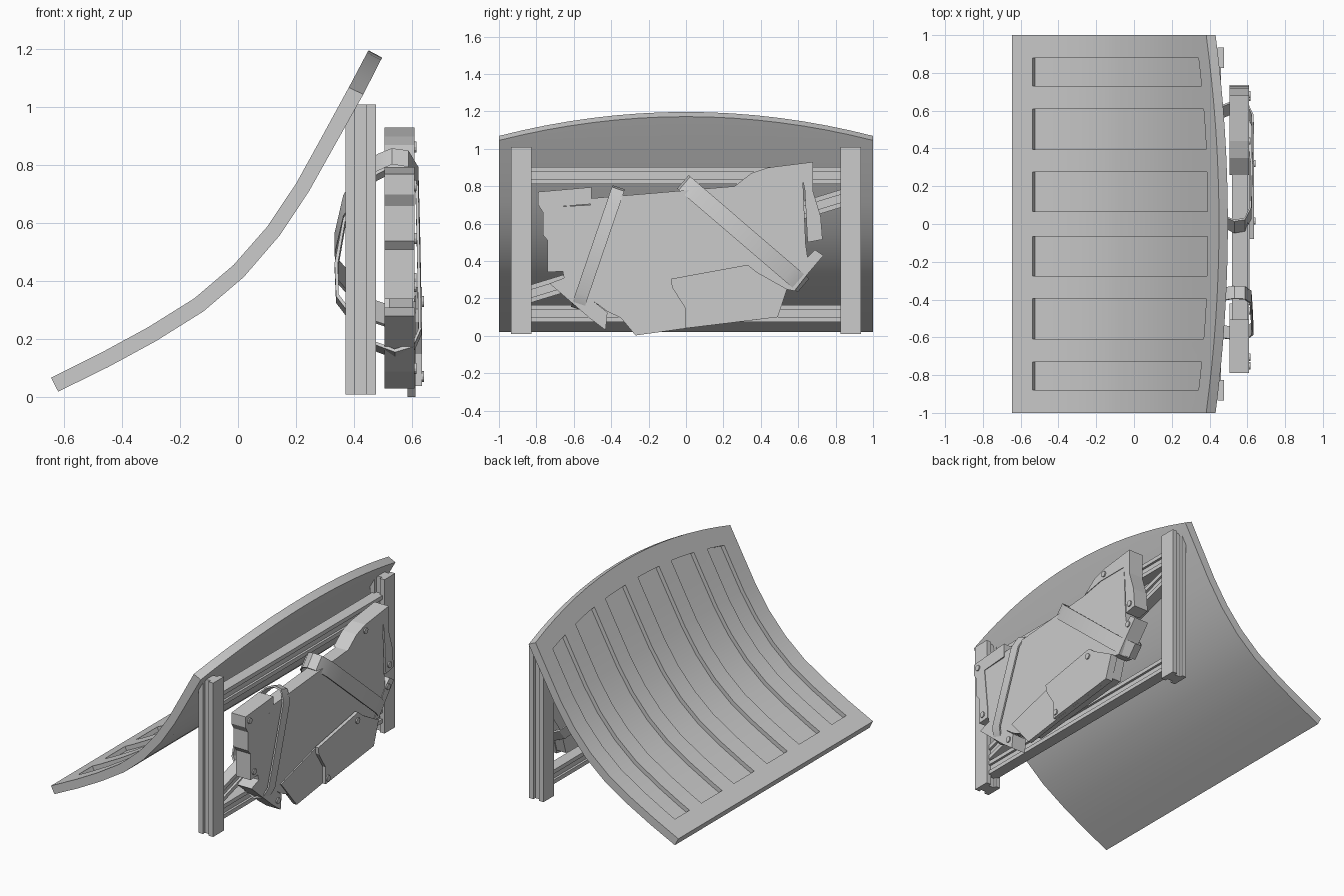
import bpy, bmesh, math
from mathutils import Vector

if "Cube" in bpy.data.objects:
    bpy.data.objects.remove(bpy.data.objects["Cube"])


def finish(bm, name, smooth=False):
    bmesh.ops.recalc_face_normals(bm, faces=bm.faces)
    me = bpy.data.meshes.new(name)
    bm.to_mesh(me)
    bm.free()
    if smooth:
        me.shade_smooth()
        me.set_sharp_from_angle(angle=math.radians(30))
    ob = bpy.data.objects.new(name, me)
    bpy.context.scene.collection.objects.link(ob)
    return ob


def loft(name, rings, closed=False, smooth=False):
    """Skin a list of closed rings, capped at the ends unless it loops."""
    bm = bmesh.new()
    vs = [[bm.verts.new(p) for p in r] for r in rings]
    n = len(rings[0])
    pairs = list(zip(vs, vs[1:])) + ([(vs[-1], vs[0])] if closed else [])
    for a, b in pairs:
        for i in range(n):
            bm.faces.new((a[i], a[(i + 1) % n], b[(i + 1) % n], b[i]))
    if not closed:
        bm.faces.new(vs[0])
        bm.faces.new(vs[-1])
    return finish(bm, name, smooth)


# Curved panel: upper and lower profile lines in (x, z)
U = [Vector(p) for p in [(-.645, .068), (-.47, .155), (-.31, .242), (-.15, .342), (-.015, .457),
                         (.1, .588), (.2, .737), (.29, .9), (.38, 1.065), (.45, 1.197)]]
L = [Vector(p) for p in [(-.62, .02), (-.445, .106), (-.285, .193), (-.12, .296), (.02, .415),
                         (.145, .56), (.245, .711), (.338, .877), (.43, 1.041), (.497, 1.172)]]


def on_panel(t, k):
    i = min(int(t), len(U) - 2)
    f = t - i
    return U[i].lerp(U[i + 1], f).lerp(L[i].lerp(L[i + 1], f), k)


def panel_ring(y, params, k0, k1):
    pts = [on_panel(t, k0) for t in params] + [on_panel(t, k1) for t in reversed(params)]
    return [(p.x, y, p.y) for p in pts]


ys = [-1 + i / 8 for i in range(17)]
panel = loft("curved_panel", [panel_ring(y, list(range(9)) + [8.03 + .97 * (1 - y * y)], 0, 1)
                              for y in ys])

# Recessed channels in the upper face
cutters = []
for y0, y1 in [(.065, .275), (.395, .608), (.73, .88)]:
    for s in (-1, 1):
        rings = []
        for j in range(4):
            y = s * (y0 + (y1 - y0) * j / 3)
            rings.append(panel_ring(y, [.62] + list(range(1, 8)) + [8.15 - .75 * y * y], -.4, .5))
        cut = loft("channel_cutter", rings)
        cut.hide_render = True
        cutters.append(cut)
        mod = panel.modifiers.new("channel", 'BOOLEAN')
        mod.operation, mod.solver, mod.object = 'DIFFERENCE', 'EXACT', cut
dg = bpy.context.evaluated_depsgraph_get()
panel_mesh = bpy.data.meshes.new_from_object(panel.evaluated_get(dg))
panel.modifiers.clear()
panel.data = panel_mesh
panel_mesh.shade_smooth()
panel_mesh.set_sharp_from_angle(angle=math.radians(25))
for c in cutters:
    bpy.data.objects.remove(c)


def beam(name, a, b, side, half_w, up, half_h, slot, depth):
    """I-shaped beam from a to b; the slots face +-side."""
    a, b, side, up = map(Vector, (a, b, side, up))
    w, d = half_w, half_w - depth
    quarter = [(w, half_h), (w, slot), (d, slot)]
    sec = (quarter + [(p, -q) for p, q in reversed(quarter)]
           + [(-p, -q) for p, q in quarter] + [(-p, q) for p, q in reversed(quarter)])
    return loft(name, [[c + side * p + up * q for p, q in sec] for c in (a, b)])


# Slotted frame: posts, rails and diagonal brace
X = (1, 0, 0)
for s, n in ((-1, "left"), (1, "right")):
    beam(n + "_post", (.423, s * .88, .01), (.423, s * .88, 1.01), (0, 1, 0), .055, X, .053, .02, .02)
for n, z in (("lower_rail", .12), ("upper_rail", .857)):
    beam(n, (.423, -.86, z), (.423, .86, z), X, .037, (0, 0, 1), .046, .02, .015)
slope = Vector((0, 1.66, .51)).normalized()
beam("diagonal_brace", (.423, -.85, .219), (.423, .85, .741), X, .037,
     (0, -slope.z, slope.y), .046, .02, .015)


# Slab, corner guards and overlay plates: outlines in (y, z) hundredths
def plate(name, pts, x0, x1):
    loft(name, [[(x, y / 100, z / 100) for y, z in pts] for x in (x0, x1)])


plate("main_slab", [(-69, 69), (-51, 70), (-51, 73.5), (26, 80), (41, 83), (62.5, 83), (64, 49),
                    (65, 42), (53, 25), (49, 12), (-25, 5), (-42, 13), (-65, 30), (-66, 35)], .52, .604)
plate("left_corner_guard", [(-79, 77), (-50.5, 79.5), (-50.5, 70.5), (-69, 69), (-66, 40),
                            (-66, 34.5), (-74, 34), (-74, 51), (-76.5, 54), (-76.5, 66), (-79, 70)],
      .505, .608)
plate("right_corner_guard", [(26, 80), (35, 87), (44, 90), (68, 93), (68, 77), (72, 64), (73, 51.5),
                             (65, 50), (63.5, 78), (62.5, 83), (41, 83)], .505, .608)
plate("lower_left_guard", [(-73, 28), (-65, 31), (-42, 12.5), (-43, 3), (-51, 9)], .505, .608)
plate("lower_right_guard", [(65, 42), (69, 46), (73.5, 43), (65, 33), (58, 24), (53, 25)],
      .505, .608)
plate("lower_overlay", [(-43, 19.5), (-8, 29.5), (40, 33), (54, 25), (49, 10), (0, 4), (-27, .2)],
      .585, .612)
plate("upper_overlay", [(-8, 30.5), (33, 38), (38, 34), (54, 25), (49, 10), (-.5, 4),
                        (-.5, 15), (-7.5, 26)], .612, .634)

# Bolt heads
for y, z, x in [(.44, .863, .606), (.685, .548, .606), (.67, .41, .606), (-.75, .73, .606),
                (-.705, .383, .606), (-.46, .1, .606), (.32, .33, .632), (.016, .072, .632)]:
    ring = [(y + .019 * math.cos(i * math.pi / 6), z + .019 * math.sin(i * math.pi / 6))
            for i in range(12)]
    loft("bolt", [[(x0, *p) for p in ring] for x0 in (x, x + .01)])


# Straps looping round the slab and the brace: path as (x, fraction from top to bottom)
LOOP = [(.612, .08), (.618, .5), (.622, .9), (.6, .985), (.54, 1.015), (.47, .97), (.4, .82),
        (.347, .7), (.345, .52), (.37, .28), (.42, .12), (.48, .01), (.53, -.03), (.585, -.015)]


def strap(name, top, bottom, width):
    a, b = Vector((0, *top)), Vector((0, *bottom))
    across = X_axis.cross(b - a).normalized() * width / 2
    mid = Vector((.49, 0, 0)) + a.lerp(b, .5)
    rings = []
    for x, t in LOOP:
        p = Vector((x, 0, 0)) + a.lerp(b, t)
        o = (p - mid).normalized() * .012
        if x > .6:
            o = X_axis * .01
        rings.append([p - across, p + across, p + across + o, p - across + o])
    loft(name, rings, closed=True, smooth=True)


X_axis = Vector(X)
strap("left_strap", (-.37, .765), (-.575, .165), .07)
strap("right_strap", (.01, .8), (.61, .285), .095)
